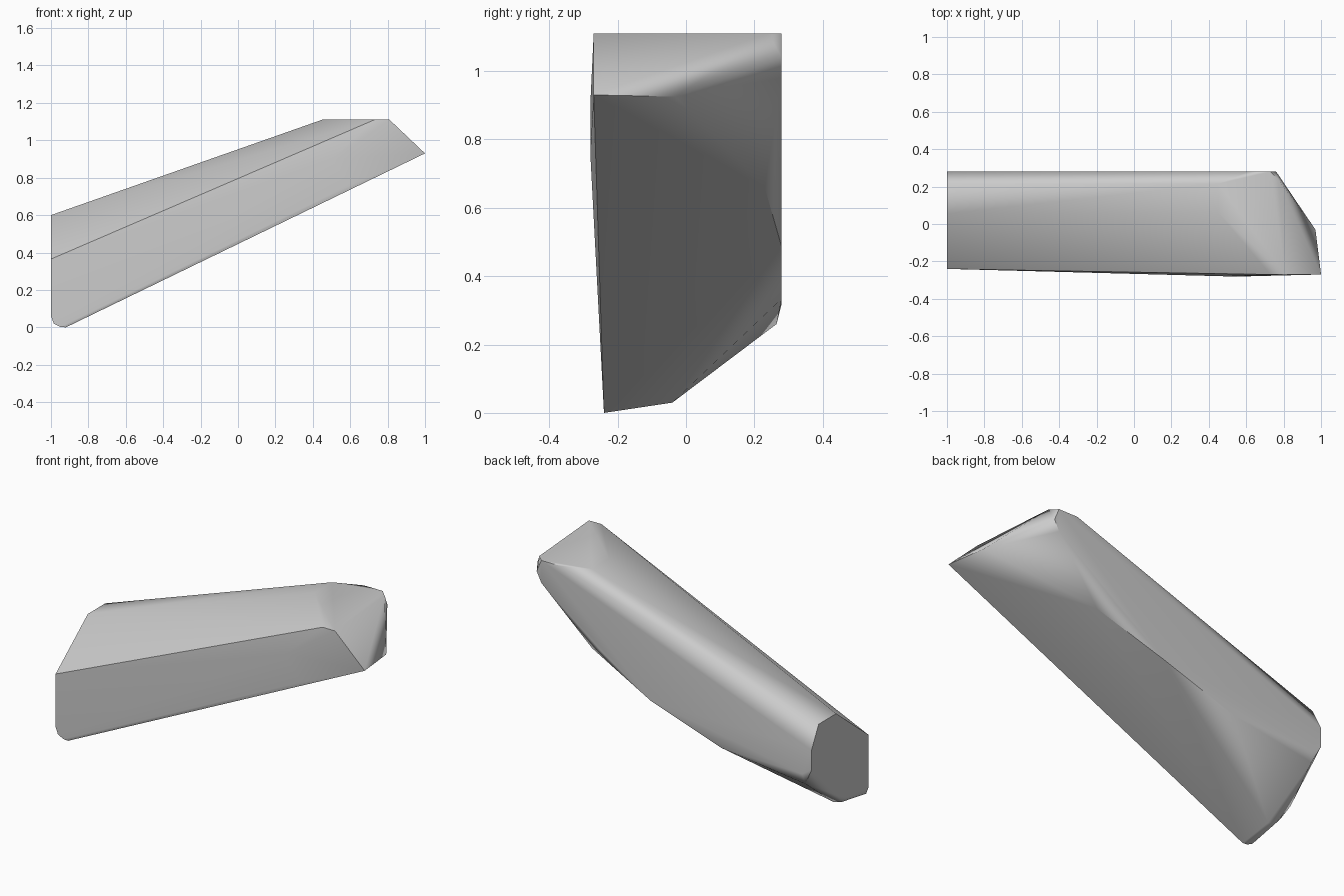
import bpy
import bmesh
import math

# Remove the default cube only
default_cube = bpy.data.objects.get("Cube")
if default_cube is not None:
    bpy.data.objects.remove(default_cube, do_unlink=True)


def make_material(name, colour):
    material = bpy.data.materials.new(name)
    material.use_nodes = True
    material.diffuse_color = colour
    for node in material.node_tree.nodes:
        if node.type == "BSDF_PRINCIPLED":
            node.inputs["Base Color"].default_value = colour
    return material


def along_y(y, outline):
    """Place an (x, z) outline at depth y."""
    return [(x, y, z) for x, z in outline]


def along_x(x, outline):
    """Place a (y, z) outline at position x."""
    return [(x, y, z) for y, z in outline]


def at_height(z, outline):
    """Place an (x, y) outline at height z."""
    return [(x, y, z) for x, y in outline]


def convex_block(name, points, material, sharp_angle):
    """Wrap the guiding outlines in a convex faceted block."""
    mesh = bpy.data.meshes.new(name)
    bm = bmesh.new()
    for point in points:
        bm.verts.new(point)
    hull = bmesh.ops.convex_hull(bm, input=bm.verts)
    loose = {g for g in hull["geom_interior"] + hull["geom_unused"]
             if isinstance(g, bmesh.types.BMVert)}
    bmesh.ops.delete(bm, geom=list(loose), context="VERTS")
    bmesh.ops.dissolve_limit(bm, angle_limit=math.radians(1),
                             verts=bm.verts, edges=bm.edges)
    bmesh.ops.recalc_face_normals(bm, faces=bm.faces)
    bm.to_mesh(mesh)
    bm.free()
    mesh.materials.append(material)
    block = bpy.data.objects.new(name, mesh)
    bpy.context.collection.objects.link(block)

    # Soft shading on shallow facets, crisp main creases
    bpy.ops.object.select_all(action="DESELECT")
    block.select_set(True)
    bpy.context.view_layer.objects.active = block
    bpy.ops.object.shade_smooth_by_angle(angle=math.radians(sharp_angle))
    weighting = block.modifiers.new("Face weighting", "WEIGHTED_NORMAL")
    weighting.keep_sharp = True
    return block


# Upright end of the block
low_end = along_x(-1, [(-.24, .06), (-.24, .365), (.055, .6), (.215, .6),
                       (.28, .475), (.28, .36), (.04, .12), (-.04, .08)])

# Level cap at the upper end
top_cap = at_height(1.11, [(.45, .06), (.45, .215), (.61, .28), (.73, .28),
                           (.77, .24), (.81, -.27), (.73, -.27)])

# Front wall: rounded toe, gentle bulge and pointed tip
front_toe = along_y(-.24, [(-.985, .02), (-.95, .002), (-.92, 0), (-.9, .01)])
front_bulge = along_y(-.28, [(.5, .9), (.6, .76)])
front_tip = along_y(-.27, [(1, .93)])

# Back wall: curved lower edge
back_edge = along_y(.28, [(-.94, .32), (-.42, .334), (.03, .485),
                          (.35, .69), (.73, .98), (.76, 1.04)])

# Rounded corners between underside and back wall
under_toe = along_y(-.04, [(-.97, .045), (-.92, .03)])
under_ridge = [(-.95, .265, .26), (.44, .23, .66)]
tip_corner = [(.97, -.03, .925)]

stone_grey = make_material("stone grey", (.6, .6, .6, 1))
outlines = (low_end, top_cap, front_toe, front_bulge, front_tip,
            back_edge, under_toe, under_ridge, tip_corner)
convex_block("slanted_block", [p for outline in outlines for p in outline],
             stone_grey, 44)
